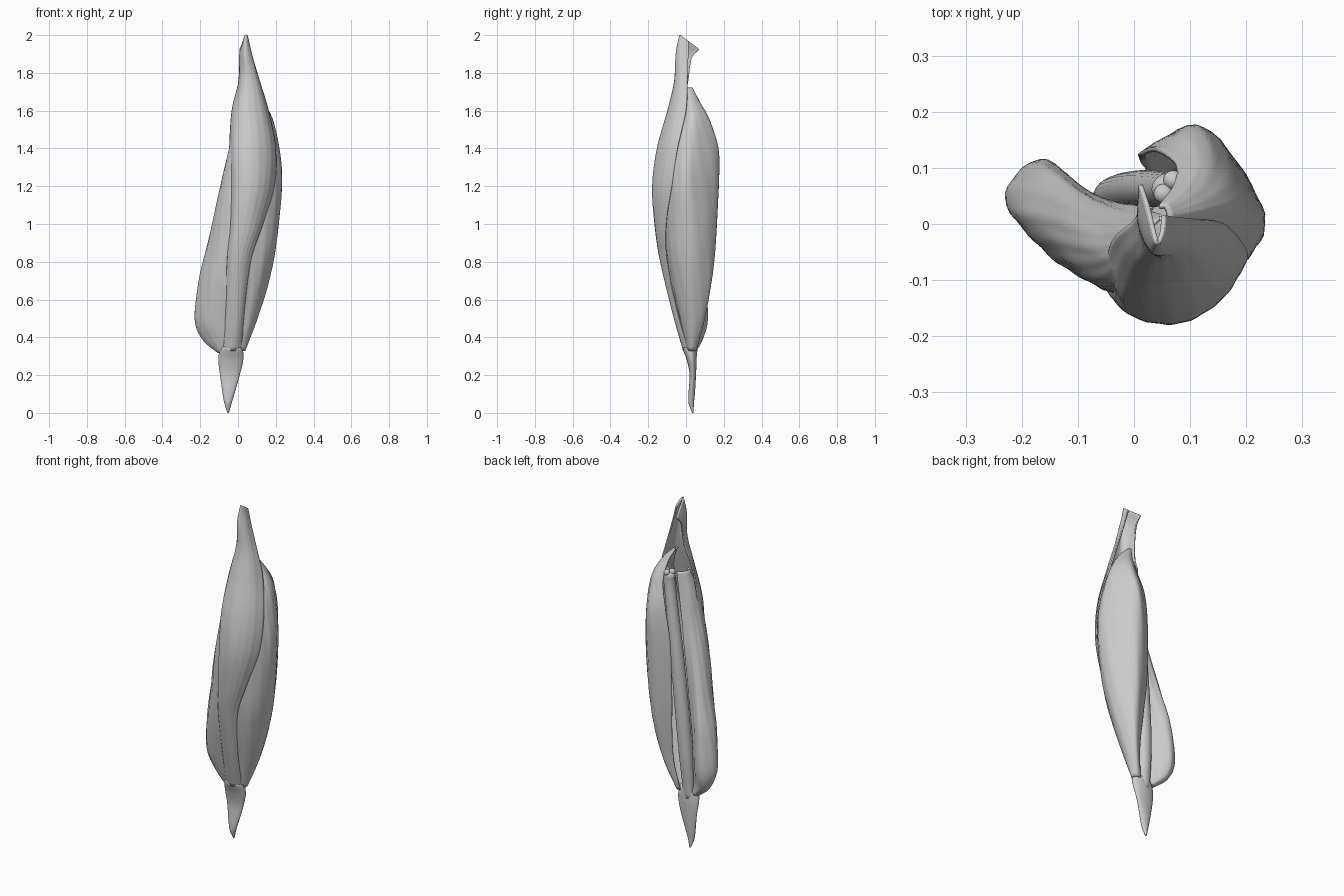
import bpy, bmesh, math
from mathutils import Vector


def spline(pts, n, closed=False):
    """Catmull-Rom resampling of a list of vectors."""
    m = len(pts)
    spans = m if closed else m - 1
    out = []
    for i in range(n if closed else n + 1):
        s = i * spans / n
        k = min(int(s), spans - 1)
        t = s - k
        if closed:
            a, b, c, d = (pts[(k + j) % m] for j in (-1, 0, 1, 2))
        else:
            b, c = pts[k], pts[k + 1]
            a = pts[k - 1] if k else b * 2 - c
            d = pts[k + 2] if k + 2 < m else c * 2 - b
        out.append(0.5 * (2 * b + (c - a) * t + (2 * a - 5 * b + 4 * c - d) * t * t
                          + (3 * b - a - 3 * c + d) * t ** 3))
    return out


def loft(name, stations, nu=32, nv=70, closed=False, thick=0.0, vein=0.0, slant=0.0):
    """Surface through stations (z, [(x, y), ...], tilt); veins are fine raised ridges."""
    rows = []
    for z, pts, *tilt in stations:
        k = tilt[0] if tilt else 0
        y0 = min(p[1] for p in pts)
        rows.append(spline([Vector((x, y, z - k * (y - y0))) for x, y in pts], nu, closed))
    cols = [spline(list(c), nv) for c in zip(*rows)]
    bm = bmesh.new()
    grid = [[bm.verts.new(p) for p in col] for col in cols]
    n = len(grid)
    for i in range(n if closed else n - 1):
        a, b = grid[i], grid[(i + 1) % n]
        for j in range(nv):
            bm.faces.new((a[j], b[j], b[j + 1], a[j + 1]))
    if closed:
        bm.faces.new([c[0] for c in reversed(grid)])
        bm.faces.new([c[-1] for c in grid])
    bm.normal_update()
    if vein:
        shift = []
        for i, col in enumerate(grid):
            for j, v in enumerate(col):
                u = i / (n - 1)
                w = math.sin(55 * u + slant * j / nv) + 0.5 * math.sin(23 * u - slant * 0.6 * j / nv)
                shift.append((v, v.normal * vein * w * math.sin(math.pi * j / nv)))
        for v, d in shift:
            v.co += d
    mesh = bpy.data.meshes.new(name)
    bm.to_mesh(mesh)
    bm.free()
    ob = bpy.data.objects.new(name, mesh)
    bpy.context.collection.objects.link(ob)
    if thick:
        s = ob.modifiers.new("thickness", "SOLIDIFY")
        s.thickness = thick
        s.offset = 0
    for p in mesh.polygons:
        p.use_smooth = True
    return ob


# Long front petal, hooked backwards at its tip
loft("front_petal", [
    (.33, [(-.085, .02), (-.07, 0), (-.03, -.012), (.0, 0), (.02, .02)]),
    (.50, [(-.07, -.03), (-.055, -.05), (-.02, -.06), (.01, -.055), (.028, -.035)]),
    (.80, [(-.055, -.10), (-.035, -.125), (0, -.133), (.035, -.125), (.065, -.10)]),
    (1.0, [(-.045, -.09), (-.02, -.148), (.04, -.163), (.095, -.145), (.13, -.105)]),
    (1.2, [(-.045, -.07), (-.012, -.15), (.07, -.175), (.145, -.14), (.19, -.075)]),
    (1.4, [(-.043, -.05), (-.015, -.125), (.07, -.15), (.155, -.11), (.198, -.045)]),
    (1.6, [(-.03, -.02), (.0, -.075), (.06, -.095), (.13, -.065), (.16, .0)]),
    (1.75, [(.005, .01), (.02, -.043), (.055, -.06), (.1, -.04), (.115, .008)]),
    (1.9, [(.01, .03), (.012, .0), (.035, -.05), (.068, -.03), (.075, .012)], .3),
    (2.0, [(.012, .07), (.025, .03), (.04, -.03), (.05, -.015), (.052, .015)], .75),
], thick=.008, vein=.0008)

# Right petal, wrapping round to the back with its free edge rolled inwards
loft("right_petal", [
    (.33, [(.0, .01), (.02, .015), (.035, .03), (.02, .05), (.0, .05)]),
    (.50, [(.01, -.03), (.07, -.015), (.10, .04), (.07, .095), (.025, .075)]),
    (.70, [(.035, -.08), (.115, -.05), (.16, .03), (.105, .13), (.02, .10)]),
    (.90, [(.05, -.11), (.155, -.07), (.2, .03), (.115, .15), (.01, .115)]),
    (1.2, [(.10, -.12), (.2, -.06), (.225, .03), (.12, .168), (.012, .125)]),
    (1.4, [(.12, -.10), (.192, -.04), (.21, .04), (.125, .163), (.04, .13)]),
    (1.55, [(.11, -.05), (.165, 0), (.18, .045), (.13, .118), (.075, .105)]),
    (1.65, [(.08, -.01), (.118, .01), (.125, .035), (.10, .065), (.07, .065)]),
    (1.72, [(.045, .01), (.06, .012), (.06, .02), (.055, .03), (.045, .03)]),
], thick=.008, vein=.0014, slant=25)

# Left petal, bulging low down and tucked under the front petal at the top
loft("left_petal", [
    (.32, [(-.05, .01), (-.085, .01), (-.105, .03), (-.09, .045), (-.07, .04)]),
    (.39, [(-.055, -.015), (-.13, .0), (-.185, .05), (-.15, .085), (-.08, .04)]),
    (.50, [(-.05, -.04), (-.155, -.025), (-.226, .045), (-.165, .112), (-.075, .04)]),
    (.70, [(-.035, -.09), (-.14, -.06), (-.203, .025), (-.155, .10), (-.065, .04)]),
    (.90, [(-.025, -.115), (-.11, -.08), (-.156, .0), (-.12, .065), (-.045, .035)]),
    (1.1, [(-.01, -.13), (-.08, -.095), (-.112, -.03), (-.085, .03), (-.02, .035)]),
    (1.3, [(.0, -.12), (-.043, -.10), (-.066, -.05), (-.045, .0), (.005, .03)]),
    (1.45, [(.005, -.10), (-.02, -.085), (-.03, -.05), (-.015, -.01), (.03, .02)]),
    (1.58, [(.03, -.06), (.015, -.05), (.012, -.035), (.02, -.015), (.05, .015)]),
], thick=.008, vein=.0014, slant=-25)


def ring(x, y, rx, ry, n=8):
    return [(x + rx * math.cos(2 * math.pi * i / n), y + ry * math.sin(2 * math.pi * i / n))
            for i in range(n)]


# Central style running up the open back
loft("style", [
    (.28, ring(-.045, .035, .03, .02)), (.6, ring(-.03, .052, .04, .033)),
    (1.1, ring(.012, .062, .038, .034)), (1.5, ring(.06, .062, .032, .03)),
    (1.58, ring(.068, .062, .036, .03)), (1.6, ring(.07, .062, .02, .018)),
], nu=24, nv=40, closed=True)

# Small lobes crowning the style
for i in range(3):
    a = math.radians(90 + 120 * i)
    bpy.ops.mesh.primitive_uv_sphere_add(segments=16, ring_count=10, radius=.018,
        location=(.07 + .02 * math.cos(a), .062 + .016 * math.sin(a), 1.595))
    bpy.context.object.name = f"style_lobe_{i + 1}"
    bpy.ops.object.shade_smooth()

# Flattened pointed base with a rounded lip under the front petal
loft("base", [
    (.0, ring(-.052, .036, .004, .004)), (.05, ring(-.053, .028, .019, .014)),
    (.1, ring(-.05, .03, .031, .017)), (.2, ring(-.043, .036, .052, .017)),
    (.28, ring(-.038, .03, .066, .026)), (.34, ring(-.036, .018, .06, .036)),
    (.358, ring(-.036, .018, .04, .025)),
], nu=32, nv=40, closed=True)
